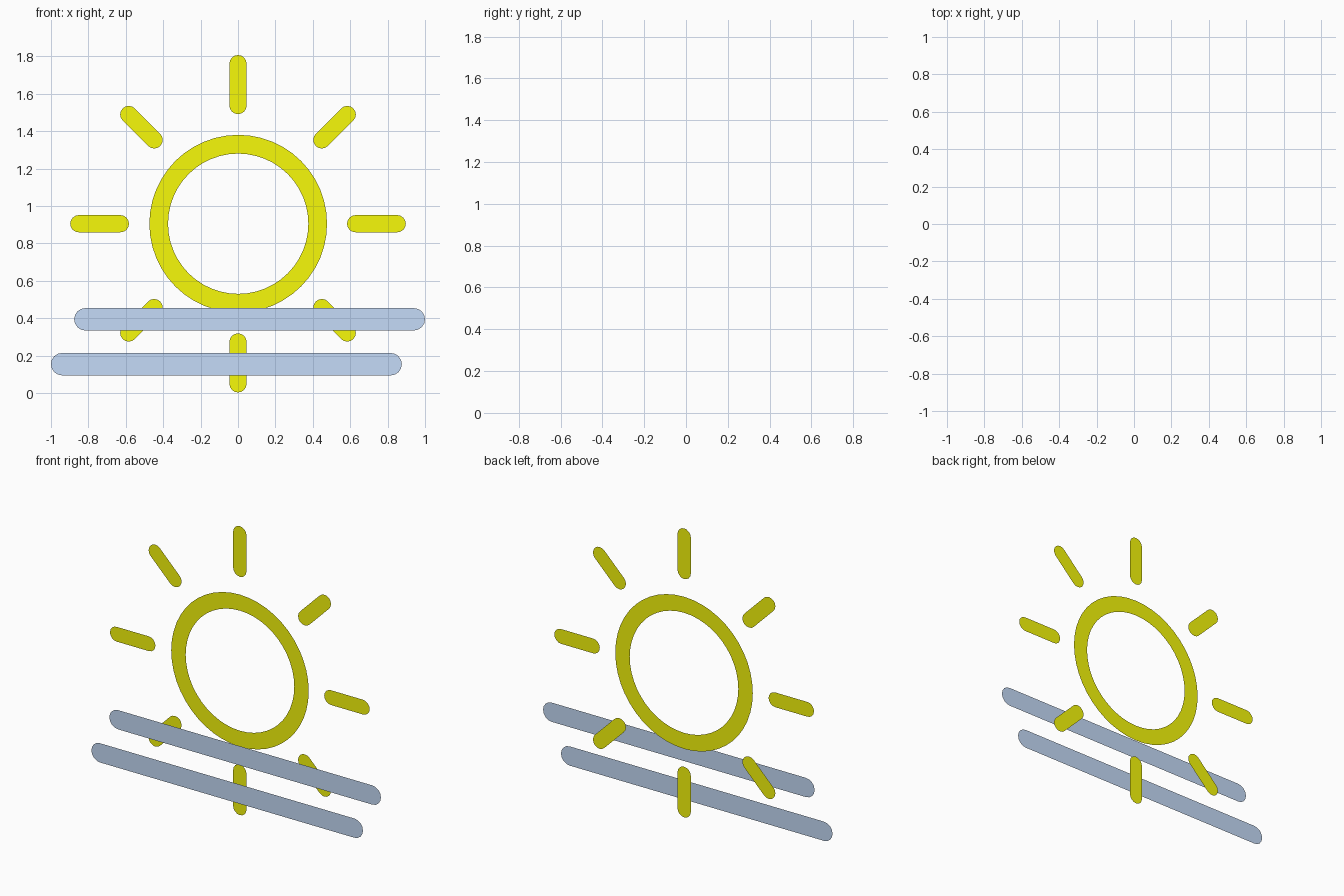
import bpy, bmesh, math

if "Cube" in bpy.data.objects:
    bpy.data.objects.remove(bpy.data.objects["Cube"])

CX, CZ = 0.001, 0.905         # the sun's centre
SUN_Y, BAR_Y = 0.018, -0.018  # haze bars float in front of the sun


def material(name, color):
    m = bpy.data.materials.new(name)
    m.diffuse_color = (*color, 1)
    m.use_nodes = True
    m.node_tree.nodes["Principled BSDF"].inputs["Base Color"].default_value = m.diffuse_color
    return m


yellow = material("sun_yellow", (0.93, 0.95, 0.003))
blue = material("haze_blue", (0.56, 0.71, 0.94))


def make_object(name, bm, mat):
    # every part is a flat sheet facing the front
    for f in bm.faces:
        f.normal_update()
        if f.normal.y > 0:
            f.normal_flip()
    me = bpy.data.meshes.new(name)
    bm.to_mesh(me)
    bm.free()
    me.materials.append(mat)
    ob = bpy.data.objects.new(name, me)
    bpy.context.collection.objects.link(ob)
    return ob


def capsule(name, x0, x1, half, y, mat, steps=8):
    # round-ended strip along x, from tip x0 to tip x1
    bm = bmesh.new()
    pts = []
    for cx, start in ((x1 - half, -90), (x0 + half, 90)):
        for i in range(steps + 1):
            a = math.radians(start + 180 * i / steps)
            pts.append((cx + half * math.cos(a), y, half * math.sin(a)))
    bm.faces.new([bm.verts.new(p) for p in pts])
    return make_object(name, bm, mat)


# sun ring
bm = bmesh.new()
N = 48
loops = [[bm.verts.new((r * math.cos(2 * math.pi * i / N), SUN_Y,
                        r * math.sin(2 * math.pi * i / N))) for i in range(N)]
         for r in (0.375, 0.475)]
for i in range(N):
    j = (i + 1) % N
    bm.faces.new((loops[0][i], loops[1][i], loops[1][j], loops[0][j]))
make_object("sun_ring", bm, yellow).location = (CX, 0, CZ)

# eight rays, the diagonal ones slightly shorter
for k in range(8):
    r0, r1 = (0.588, 0.872) if k % 2 else (0.586, 0.902)
    if k % 4 == 0:            # side rays sit a touch further in
        r0, r1 = 0.583, 0.897
    ray = capsule(f"sun_ray_{k + 1}", r0, r1, 0.046, SUN_Y, yellow)
    ray.rotation_euler.y = -k * math.pi / 4
    ray.location = (0, 0, CZ)

# two haze bars in front of the sun
for name, x0, x1, z in (("upper_haze_bar", -0.876, 1.0, 0.394),
                        ("lower_haze_bar", -1.0, 0.876, 0.154)):
    capsule(name, x0, x1, 0.06, BAR_Y, blue).location.z = z
